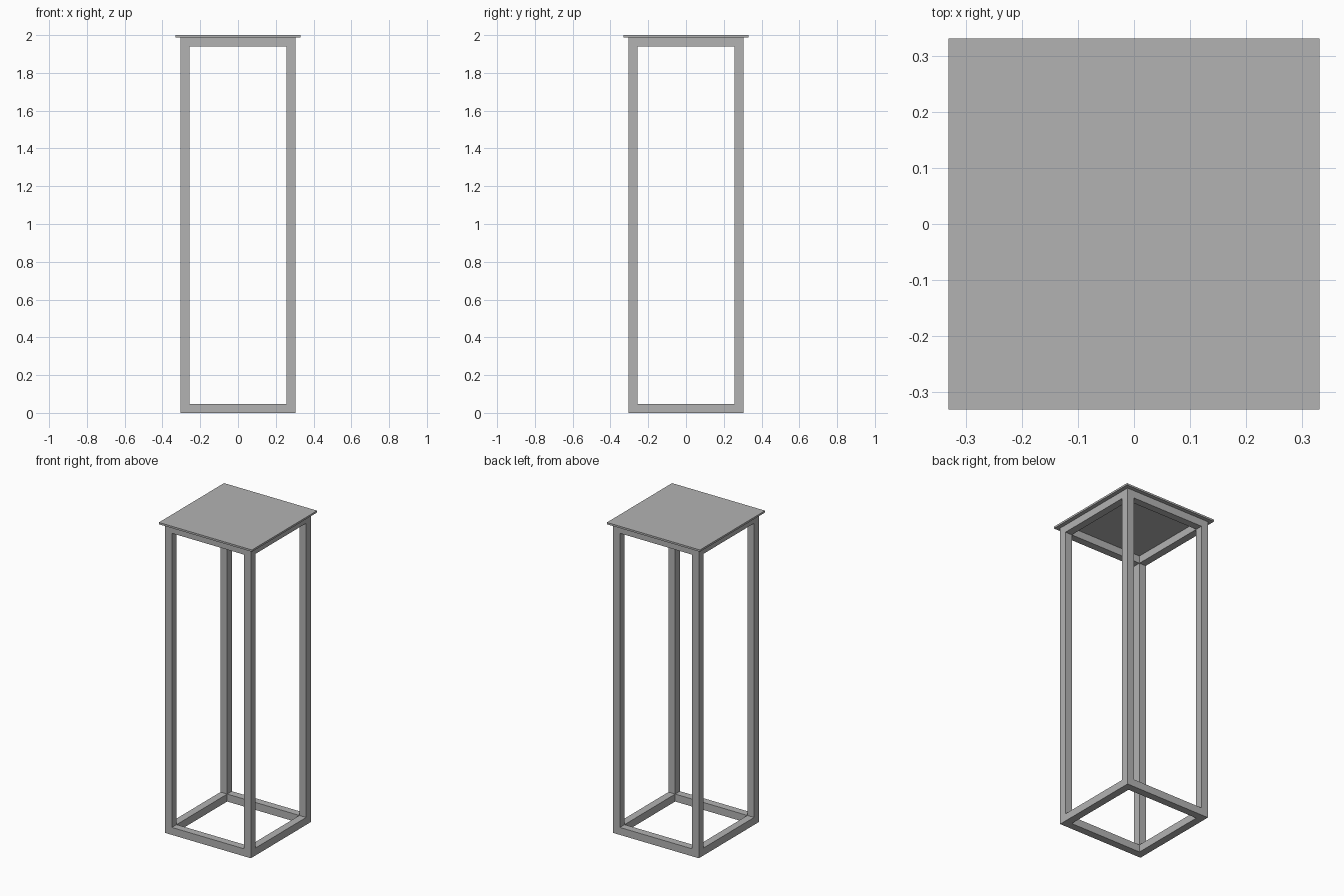
import bpy
from mathutils import Vector

cube = bpy.data.objects.get("Cube")
if cube:
    bpy.data.objects.remove(cube, do_unlink=True)

HALF = 0.305        # outer half width of the frame
BAR = 0.048         # square bar thickness
TOP_HALF = 0.331    # half width of the top plate
FRAME_TOP = 1.988   # underside of the top plate
HEIGHT = 2.0

grey = bpy.data.materials.new("plain grey")
grey.use_nodes = True
colour = (0.45, 0.45, 0.45, 1)
grey.diffuse_color = colour
grey.node_tree.nodes["Principled BSDF"].inputs["Base Color"].default_value = colour


def box(name, low, high):
    low, high = Vector(low), Vector(high)
    bpy.ops.mesh.primitive_cube_add(size=1, location=(low + high) / 2)
    obj = bpy.context.object
    obj.name = name
    obj.scale = high - low
    bpy.ops.object.transform_apply(location=False, rotation=False, scale=True)
    obj.data.materials.append(grey)
    return obj


def span(sign):
    """Extent of a bar lying along one outer side of the frame."""
    return sorted((sign * HALF, sign * (HALF - BAR)))


INNER = HALF - BAR

# Four corner posts
for sy, depth in ((-1, "front"), (1, "back")):
    for sx, side in ((-1, "right"), (1, "left")):
        (x0, x1), (y0, y1) = span(sx), span(sy)
        box(f"{depth}_{side}_post", (x0, y0, 0), (x1, y1, FRAME_TOP))

# Rails joining the posts at the foot and under the top
for level, z0 in (("lower", 0), ("upper", FRAME_TOP - BAR)):
    z1 = z0 + BAR
    for sign, depth, side in ((-1, "front", "right"), (1, "back", "left")):
        a, b = span(sign)
        box(f"{level}_{depth}_rail", (-INNER, a, z0), (INNER, b, z1))
        box(f"{level}_{side}_rail", (a, -INNER, z0), (b, INNER, z1))

# Thin overhanging top
box("top_plate", (-TOP_HALF, -TOP_HALF, FRAME_TOP), (TOP_HALF, TOP_HALF, HEIGHT))
